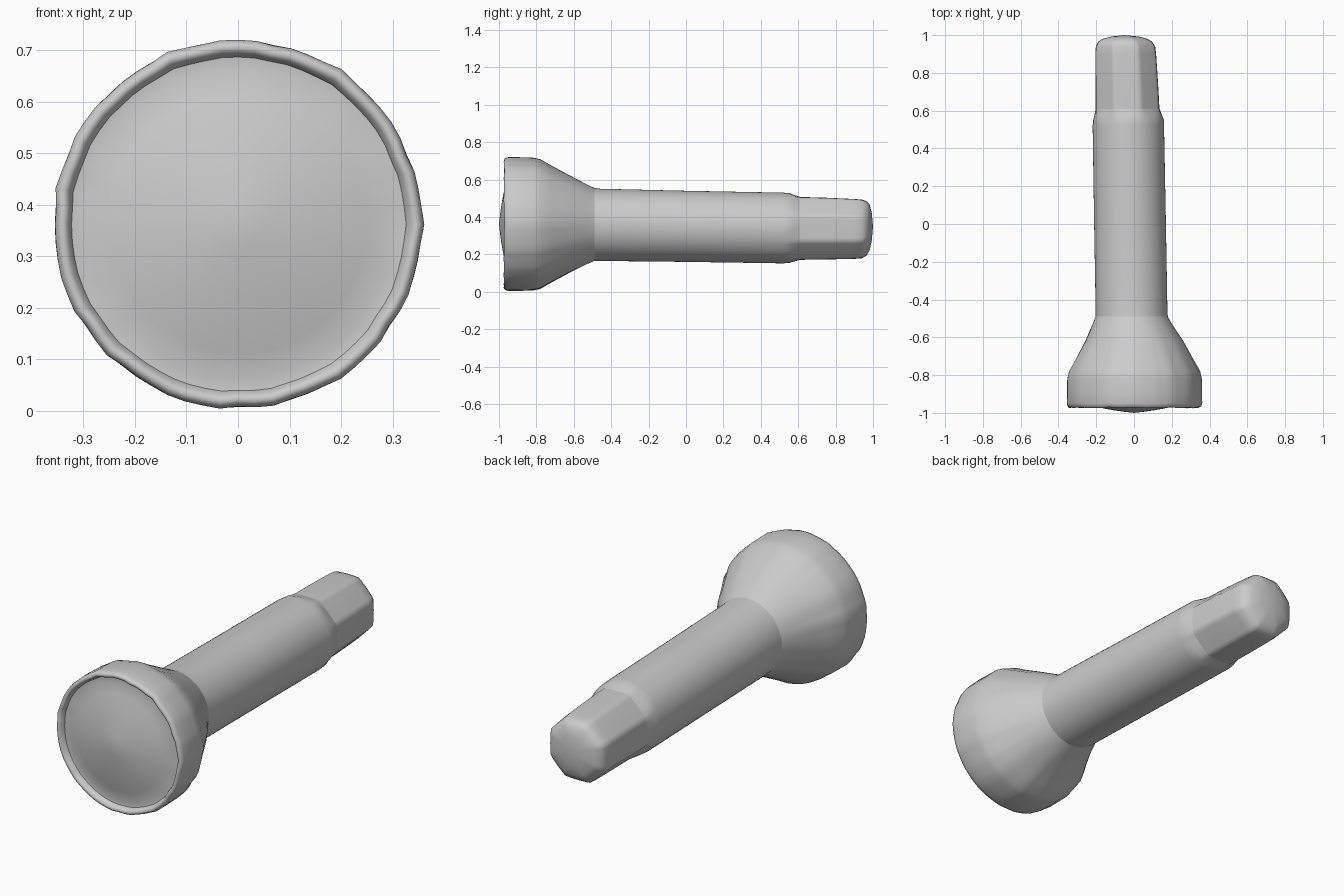
import bpy, bmesh, math, random

random.seed(4)
N = 64
WAVES = [(k, random.uniform(0, 6.28)) for k in (7, 13, 19, 26)]


def ripple(a):
    return sum(math.sin(k * a + p) for k, p in WAVES) / 4


def octagon(a):
    # radius factor of an octagon with flats facing the axes
    d = (a + math.pi / 8) % (math.pi / 4) - math.pi / 8
    return 1 / math.cos(d)


def loft(name, rings, tip=None):
    """rings: (y, centre x, centre z, radius x, radius z, octagon blend, ripple)"""
    bm = bmesh.new()
    rows = []
    for y, cx, cz, rx, rz, octo, rip in rings:
        row = []
        for i in range(N):
            a = 2 * math.pi * i / N
            f = 1 + octo * (octagon(a) - 1)
            w = rip * ripple(a)
            row.append(bm.verts.new((cx + (rx * f + w) * math.cos(a), y + w * 0.7,
                                     cz + (rz * f + w) * math.sin(a))))
        rows.append(row)
    for r0, r1 in zip(rows, rows[1:]):
        for i in range(N):
            j = (i + 1) % N
            bm.faces.new((r0[i], r0[j], r1[j], r1[i]))
    if tip:
        v = bm.verts.new(tip)
        for i in range(N):
            bm.faces.new((rows[-1][i], rows[-1][(i + 1) % N], v))
    bmesh.ops.recalc_face_normals(bm, faces=bm.faces)
    me = bpy.data.meshes.new(name)
    bm.to_mesh(me)
    bm.free()
    ob = bpy.data.objects.new(name, me)
    bpy.context.collection.objects.link(ob)
    for p in me.polygons:
        p.use_smooth = True
    return ob


def head_ring(y, r, rip=0.0):
    return (y, 0, 0.362, r, r, 0, rip)


# flared head, with a rippled rolled rim turning inward
loft("head", [
    (-0.49, -0.012, 0.36, 0.191, 0.195, 0, 0),
    (-0.53, -0.009, 0.361, 0.21, 0.213, 0, 0),
    head_ring(-0.62, 0.259, 0.002), head_ring(-0.72, 0.312, 0.004),
    head_ring(-0.78, 0.346, 0.005), head_ring(-0.82, 0.355, 0.005),
    head_ring(-0.90, 0.357, 0.004), head_ring(-0.95, 0.357, 0.006),
    head_ring(-0.968, 0.352, 0.006), head_ring(-0.973, 0.342, 0.006),
    head_ring(-0.967, 0.332, 0.005), head_ring(-0.945, 0.324, 0.003),
])

# domed lens set inside the rim
loft("lens", [head_ring(-0.945, 0.324, 0.003), head_ring(-0.943, 0.30, 0.003)] +
     [head_ring(-0.998 + 0.055 * (r / 0.3) ** 1.5, r) for r in (0.25, 0.2, 0.15, 0.1, 0.05)],
     tip=(0, -1.0, 0.362))

# long barrel, drifting slightly sideways and down
loft("barrel", [
    (-0.49, -0.012, 0.36, 0.191, 0.195, 0, 0),
    (-0.46, -0.013, 0.358, 0.19, 0.193, 0, 0),
    (0.0, -0.021, 0.35, 0.19, 0.19, 0, 0),
    (0.52, -0.03, 0.341, 0.189, 0.189, 0, 0),
    (0.55, -0.03, 0.341, 0.187, 0.187, 0.1, 0.002),
    (0.575, -0.031, 0.34, 0.179, 0.179, 0.4, 0.001),
    (0.61, -0.034, 0.339, 0.169, 0.168, 0.8, 0),
])

# faceted tail cap with a rounded end
loft("tail_cap", [
    (0.61, -0.034, 0.339, 0.169, 0.168, 0.8, 0),
    (0.75, -0.038, 0.338, 0.165, 0.165, 0.9, 0),
    (0.90, -0.044, 0.336, 0.161, 0.160, 0.9, 0),
    (0.94, -0.045, 0.336, 0.157, 0.157, 0.8, 0),
    (0.965, -0.047, 0.339, 0.143, 0.146, 0.7, 0),
    (0.982, -0.048, 0.345, 0.115, 0.122, 0.5, 0),
    (0.993, -0.049, 0.348, 0.07, 0.075, 0.2, 0),
], tip=(-0.05, 1.0, 0.35))
